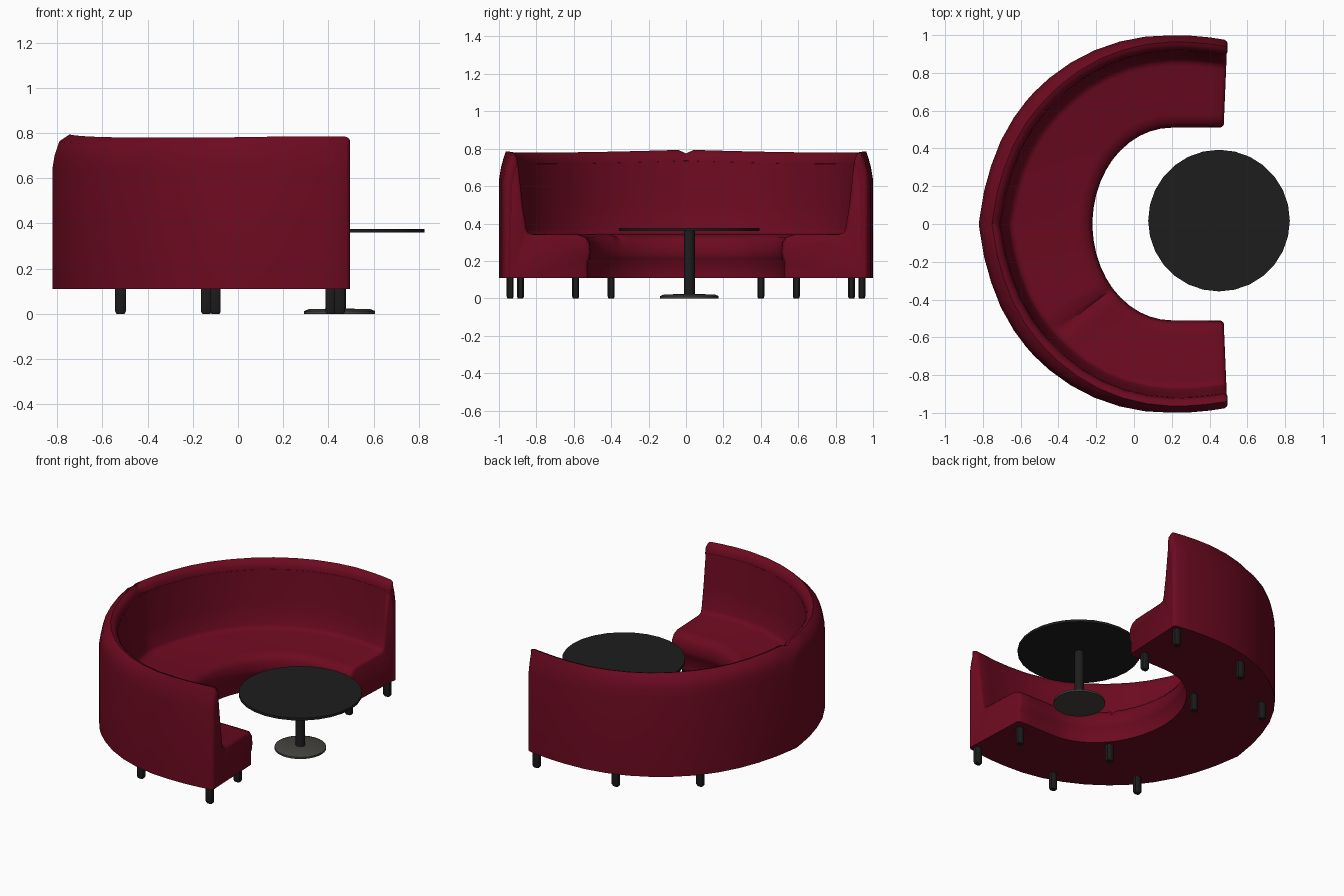
import bpy, bmesh
from math import sin, cos, radians
from mathutils import Vector

cube = bpy.data.objects.get("Cube")
if cube:
    bpy.data.objects.remove(cube)


def material(name, rgb, rough=0.8):
    m = bpy.data.materials.new(name)
    m.use_nodes = True
    m.diffuse_color = (*rgb, 1)
    node = m.node_tree.nodes["Principled BSDF"]
    node.inputs["Base Color"].default_value = (*rgb, 1)
    node.inputs["Roughness"].default_value = rough
    return m


RED = material("wine red upholstery", (0.15, 0.003, 0.014))
BLACK = material("charcoal black", (0.0125, 0.0125, 0.0125))
GREY = material("dark grey metal", (0.058, 0.056, 0.048))


def finish(name, bm, mat, angle=40):
    bmesh.ops.recalc_face_normals(bm, faces=bm.faces)
    mesh = bpy.data.meshes.new(name)
    bm.to_mesh(mesh)
    bm.free()
    obj = bpy.data.objects.new(name, mesh)
    bpy.context.collection.objects.link(obj)
    mesh.materials.append(mat)
    bpy.ops.object.select_all(action='DESELECT')
    obj.select_set(True)
    bpy.context.view_layer.objects.active = obj
    bpy.ops.object.shade_smooth_by_angle(angle=radians(angle))
    return obj


def loft(name, rings, mat, angle=40):
    """Skin a list of closed rings and cap both ends."""
    bm = bmesh.new()
    loops = [[bm.verts.new(p) for p in ring] for ring in rings]
    n = len(loops[0])
    for a, b in zip(loops, loops[1:]):
        for i in range(n):
            j = (i + 1) % n
            bm.faces.new((a[i], a[j], b[j], b[i]))
    bm.faces.new(loops[0])
    bm.faces.new(loops[-1])
    return finish(name, bm, mat, angle)


def ridge_shape(mid):
    """Depth and height of the top of the back; mid is 0 at the ends, 1 at the centre."""
    return 0.045 + 0.035 * min(1, 2 * mid), 0.785 - 0.03 * mid + 0.04 * mid * mid


def shell_profile(w, mid, e, dip):
    """Outer back shell with a rounded top; the centre is notched for its seam."""
    ridge, top = ridge_shape(mid)
    top -= 0.02 if mid == 1 else 0
    return [(e, 0.11), (e, 0.64), (0.01 + e, 0.7), (0.025 + e, top - 0.03),
            (ridge - 0.01, top - e), (ridge + 0.012 - e, top - 0.008 - e),
            (ridge + 0.028 - e, top - 0.03), (ridge + 0.036 - e, top - 0.07),
            (ridge + 0.01 - e, 0.6), (0.045 - e, 0.11)]


def seat_profile(w, mid, e, dip):
    """Inner back padding flowing into the seat cushion and its base."""
    ridge, top = ridge_shape(mid)
    back = ridge + 0.08 - 0.005 * mid
    return [(0.03, 0.11), (0.03, 0.6), (ridge, top - 0.05 - e),
            (ridge + 0.035 - e, top - 0.06 - e), (back - 0.02 - e, 0.5),
            (back - e, 0.37), (back + 0.01 - e, 0.352 - e), (back + 0.035, 0.343 - e - dip),
            (w - 0.07, 0.342 - e - dip), (w - 0.025 - e, 0.328 - e - dip),
            (w - 0.006 - e, 0.3 - e), (w - e, 0.25), (w - 0.005 - e, 0.21),
            (w - 0.014 - e, 0.2), (w - 0.014 - e, 0.11)]


def stations(side, tip):
    """Plan pairs (outer, inner, mid, inset, dip) from an open end to the centre."""
    out = []
    for x, e in ((tip, 0.016), (tip - 0.008, 0.006), (tip - 0.02, 0.001),
                 (0.4, 0), (0.3, 0)):
        slant = 0.02 * max(0, (x - 0.3) / 0.2)
        out.append(((x, side * (1 - 0.3 * (x - 0.2) ** 2)),
                    (x - slant, side * 0.51), 0, e, 0))
    for a in (90, 98, 106, 114, 122, 130, 136, 138, 140, 146, 154, 162, 170, 177.5):
        t = radians(a)
        r = 0.999 - 0.010 * sin(2 * t) + 0.02 * max(0, (a - 165) / 15)
        out.append(((0.2 + r * cos(t), side * r * sin(t)),
                    (0.2 + 0.42 * cos(t), side * 0.51 * sin(t)),
                    (a - 90) / 90, 0, 0.018 if a == 138 and side < 0 else 0))
    return out


def sweep(name, profile, tip):
    centre = ((-0.822, 0), (-0.22, 0), 1, 0, 0)
    rings = []
    for outer, inner, mid, e, dip in stations(1, tip) + [centre] + stations(-1, tip)[::-1]:
        o, i = Vector(outer), Vector(inner)
        w = (i - o).length
        rings.append([(*(o + (i - o) / w * u), z) for u, z in profile(w, mid, e, dip)])
    loft(name, rings, RED, 50)


# Curved booth: back shell, then padding and seat set just inside its ends
sweep("booth_back_shell", shell_profile, 0.497)
sweep("booth_seat", seat_profile, 0.494)


def disc_ring(x, y, z, r, n):
    step = radians(360 / n)
    return [(x + r * cos(step * k), y + r * sin(step * k), z) for k in range(n)]


def block_ring(x, y, z, rx, ry, c=0.6):
    """Rectangle with cut corners."""
    corners = ((1, c), (c, 1), (-c, 1), (-1, c), (-1, -c), (-c, -1), (c, -1), (1, -c))
    return [(x + rx * u, y + ry * v, z) for u, v in corners]


# Booth legs: chamfered blocks with a softened foot
for side, label in ((1, "left"), (-1, "right")):
    for k, (x, y) in enumerate(((0.45, 0.94), (0.41, 0.59), (-0.1, 0.885),
                                (-0.14, 0.4), (-0.52, 0.59))):
        loft(f"booth_leg_{label}_{k + 1}",
             [block_ring(x, side * y, z, r, r * 0.8)
              for z, r in ((0, 0.018), (0.01, 0.0235), (0.125, 0.0235))], BLACK)

# Round pedestal table
TX, TY = 0.45, 0.018
loft("table_top", [disc_ring(TX, TY, z, 0.375, 28) for z in (0.36, 0.376)], BLACK)
loft("table_post", [disc_ring(TX, TY, z, 0.029, 12) for z in (0.015, 0.362)], BLACK)
loft("table_base", [disc_ring(TX, TY, z, r, 28)
                    for z, r in ((0, 0.157), (0.012, 0.157), (0.021, 0.135), (0.023, 0.03))],
     GREY)
